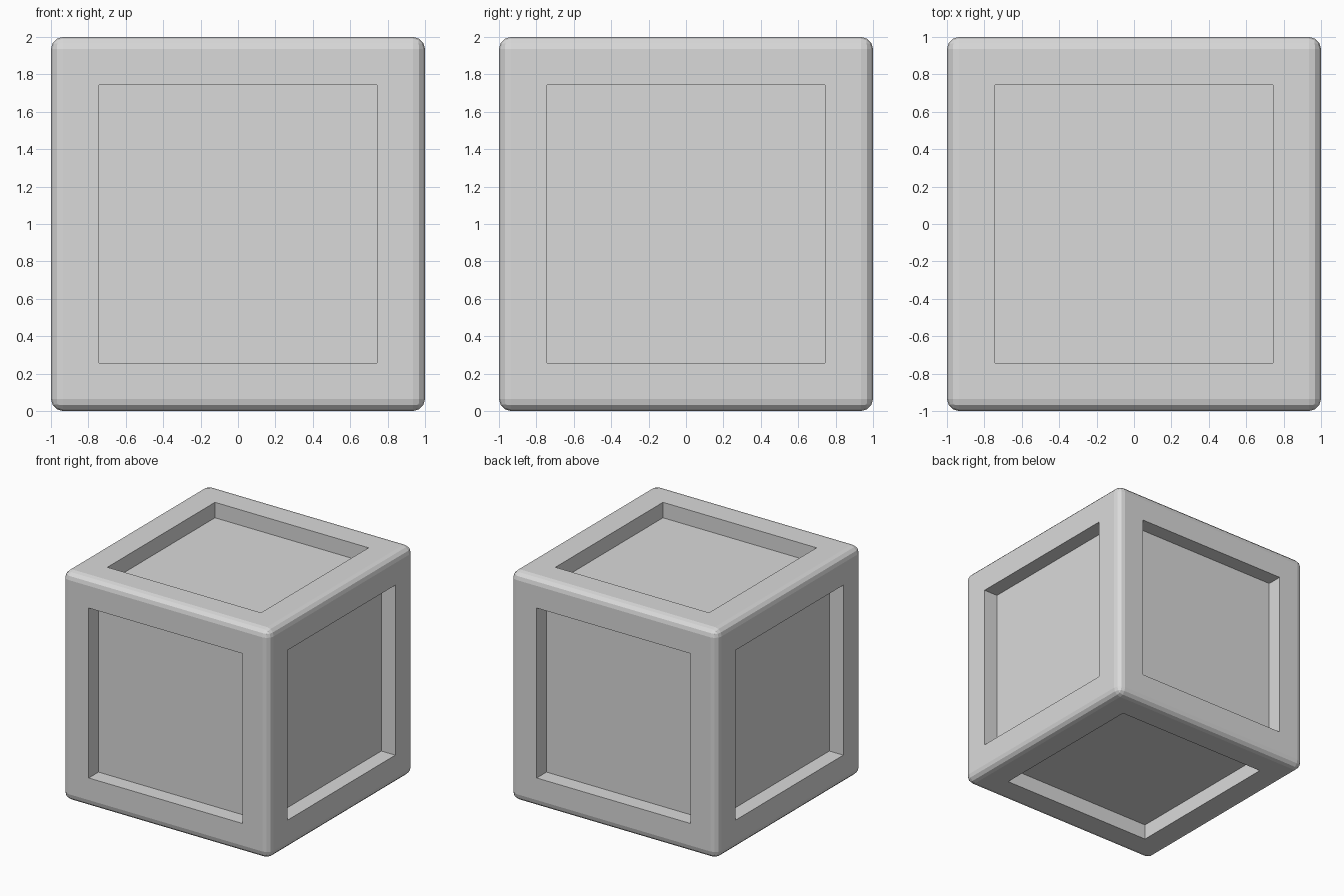
import bpy, bmesh

HALF, PANEL, DEPTH, ROUND = 1.0, 0.742, 0.135, 0.065

default = bpy.data.objects.get("Cube")
if default:
    bpy.data.objects.remove(default, do_unlink=True)

grey = bpy.data.materials.new("light_grey")
grey.use_nodes = True
colour = (0.7, 0.7, 0.7, 1)
grey.diffuse_color = colour
grey.node_tree.nodes["Principled BSDF"].inputs["Base Color"].default_value = colour

# Solid block with faceted, rounded outer edges
bm = bmesh.new()
bmesh.ops.create_cube(bm, size=2 * HALF)
bmesh.ops.translate(bm, verts=bm.verts, vec=(0, 0, HALF))
bmesh.ops.bevel(bm, geom=bm.edges[:], offset=ROUND, segments=3,
                profile=0.5, affect='EDGES')

# Square recess pushed into each of the six large sides
sides = [f for f in bm.faces if f.calc_area() > HALF]
bmesh.ops.inset_individual(bm, faces=sides, thickness=HALF - ROUND - PANEL,
                           use_even_offset=True)
for floor in sides:
    inward = floor.normal * -DEPTH
    pushed = bmesh.ops.extrude_discrete_faces(bm, faces=[floor])["faces"][0]
    bmesh.ops.translate(bm, verts=pushed.verts, vec=inward)
bmesh.ops.recalc_face_normals(bm, faces=bm.faces)

mesh = bpy.data.meshes.new("panelled_crate")
bm.to_mesh(mesh)
bm.free()
mesh.materials.append(grey)
crate = bpy.data.objects.new("panelled_crate", mesh)
bpy.context.collection.objects.link(crate)
